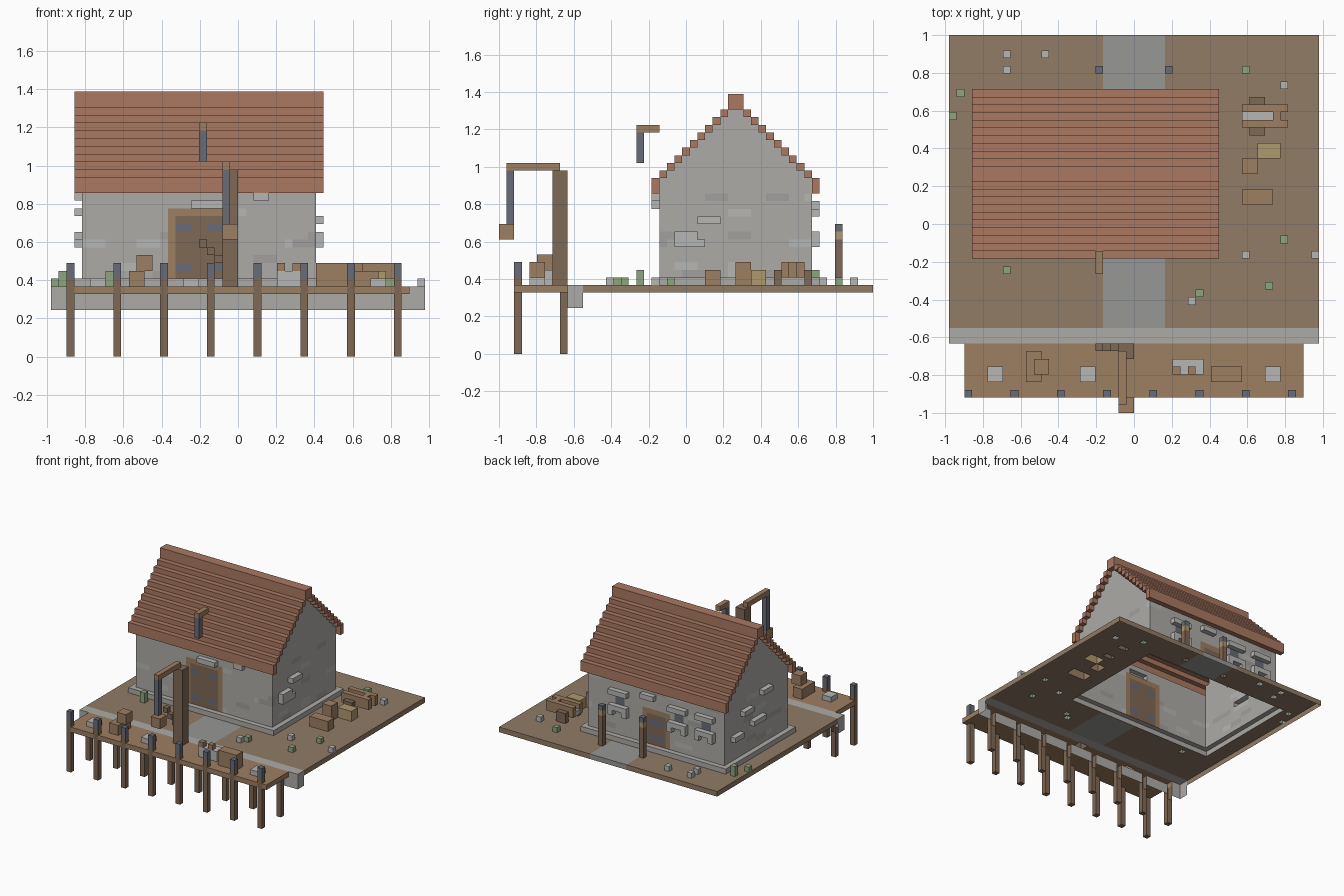
import bpy, bmesh, random

if "Cube" in bpy.data.objects:
    bpy.data.objects.remove(bpy.data.objects["Cube"])

random.seed(4)
U = 2 / 49  # block size; x is counted from the centre, y from the front, z from the bottom
cells = {}  # block position -> part name (None = buried filling without a surface)
parts = {}  # part name -> material


def mat(name, r, g, b):
    m = bpy.data.materials.new(name)
    m.diffuse_color = (r, g, b, 1)
    m.use_nodes = True
    m.node_tree.nodes["Principled BSDF"].inputs["Base Color"].default_value = m.diffuse_color
    return m


STONE = mat("stone", 0.42, 0.41, 0.39)
PALE = mat("pale_stone", 0.47, 0.47, 0.46)
GREY = mat("grey_stone", 0.36, 0.35, 0.34)
PATH = mat("path_stone", 0.31, 0.31, 0.30)
EARTH = mat("earth", 0.28, 0.20, 0.13)
WOOD = mat("wood", 0.34, 0.21, 0.12)
DARK = mat("dark_wood", 0.21, 0.14, 0.09)
TILE = mat("roof_tile", 0.40, 0.19, 0.12)
IRON = mat("iron", 0.14, 0.15, 0.18)
GREEN = mat("plant", 0.27, 0.38, 0.21)
STRAW = mat("straw", 0.42, 0.32, 0.15)


def part(name, m, *boxes):
    """Fill boxes (x0, x1, y0, y1, z0, z1) with blocks of one part; later parts replace earlier."""
    parts[name] = m
    for x0, x1, y0, y1, z0, z1 in boxes:
        for x in range(x0, x1):
            for y in range(y0, y1):
                for z in range(z0, z1):
                    cells[x, y, z] = name


# The four corners of each block side, counter-clockwise from outside
SIDES = {(1, 0, 0): [(1, 0, 0), (1, 1, 0), (1, 1, 1), (1, 0, 1)],
         (-1, 0, 0): [(0, 0, 0), (0, 0, 1), (0, 1, 1), (0, 1, 0)],
         (0, 1, 0): [(0, 1, 0), (0, 1, 1), (1, 1, 1), (1, 1, 0)],
         (0, -1, 0): [(0, 0, 0), (1, 0, 0), (1, 0, 1), (0, 0, 1)],
         (0, 0, 1): [(0, 0, 1), (1, 0, 1), (1, 1, 1), (0, 1, 1)],
         (0, 0, -1): [(0, 0, 0), (0, 1, 0), (1, 1, 0), (1, 0, 0)]}


def build(name, blocks):
    """Make one object from the exposed block sides, merged into large flat faces."""
    bm = bmesh.new()
    verts = {}
    for x, y, z in blocks:
        for (dx, dy, dz), corners in SIDES.items():
            if (x + dx, y + dy, z + dz) in cells:
                continue
            quad = []
            for a, b, c in corners:
                k = (x + a, y + b, z + c)
                if k not in verts:
                    verts[k] = bm.verts.new((k[0] * U, (k[1] - 24.5) * U, k[2] * U))
                quad.append(verts[k])
            bm.faces.new(quad)
    bmesh.ops.dissolve_limit(bm, angle_limit=0.01, verts=bm.verts, edges=bm.edges)
    me = bpy.data.meshes.new(name)
    bm.to_mesh(me)
    bm.free()
    me.materials.append(parts[name])
    bpy.context.collection.objects.link(bpy.data.objects.new(name, me))


# Buried filling: soil under the yard and the core of the house
part(None, None, (-24, 24, 11, 49, 6, 8), (-24, 24, 9, 11, 5, 6), (-20, 10, 21, 41, 8, 10))

# Yard, paths, quay wall
part("ground", EARTH, (-24, 24, 11, 20, 8, 9), (-24, 24, 42, 49, 8, 9),
     (-24, -21, 20, 42, 8, 9), (11, 24, 20, 42, 8, 9))
part("paths", PATH, (-4, 4, 11, 20, 8, 9), (-4, 4, 42, 49, 8, 9))
part("quay_wall", STONE, (-24, 24, 9, 11, 6, 9))
part(None, None, (-21, 11, 20, 42, 8, 9))

# Jetty on two rows of posts
post_x = range(-22, 21, 6)
part("jetty_deck", WOOD, (-22, 22, 2, 9, 8, 9))
part("jetty_posts", DARK, *[(x, x + 1, 2, 3, 0, 10) for x in post_x],
     *[(x, x + 1, 8, 9, 0, 8) for x in post_x])
part("jetty_post_caps", IRON, *[(x, x + 1, 2, 3, 10, 12) for x in post_x])

# House body with stepped gables, on a foundation course
part("foundation", STONE, (-21, 11, 20, 42, 9, 10))
part("house_walls", STONE, (-20, 10, 21, 41, 10, 23),
     *[(-20, 10, 21 + i, 41 - i, 22 + i, 23 + i) for i in range(1, 10)])

# Scattered stones of another shade, flush in the walls
runs = []
for i in range(24):
    x, y, z = random.randint(-20, 7), random.randint(21, 38), random.randint(10, 20)
    runs += [(x, x + 3, *random.choice([(21, 22), (40, 41)]), z, z + 1),
             (*random.choice([(-20, -19), (9, 10)]), y, y + 3, z, z + 1)]
part("light_wall_stones", PALE, *runs[:24])
part("grey_wall_stones", GREY, *runs[24:])

# Stepped roof, mirrored about the ridge
front = [(20, 21, 21, 22)] + [(20 + i, 21 + i, 22 + i, 23 + i) for i in range(10)]
back = [(62 - b, 62 - a, c, d) for a, b, c, d in front]
part("roof_front", TILE, *[(-21, 11) + r for r in front])
part("roof_back", TILE, *[(-21, 11) + r for r in back])
part("roof_ridge", TILE, (-21, 11, 30, 32, 32, 34))

# Doors, flush in the walls
for side, y, x0, x1, top in (("front", 21, -9, -1, 19), ("back", 40, -8, -2, 17)):
    part(side + "_door_frame", WOOD, (x0, x1, y, y + 1, 10, top))
    part(side + "_door", DARK, (x0 + 1, x1 - 1, y, y + 1, 10, top - 1))
    part(side + "_door_hinges", IRON, *[(x, x + 2, y, y + 1, z, z + 1)
                                        for z in (11, top - 3) for x in (x0 + 1, x1 - 3)])

# Raised stones
part("front_wall_stones", PALE, (-6, -2, 20, 21, 19, 20), (2, 4, 20, 21, 20, 21))
part("right_wall_stones", PALE, (10, 11, 23, 27, 14, 15), (10, 11, 23, 26, 15, 16),
     (10, 11, 26, 29, 17, 18))
part("left_wall_stones", PALE, (-21, -20, 27, 30, 20, 21), (-21, -20, 33, 36, 18, 19),
     (-21, -20, 29, 33, 15, 16), (-21, -20, 36, 39, 14, 15))
part("back_door_lintel", PALE, (-5, -2, 41, 42, 19, 20))

# Back windows
for i, x in enumerate((3, -10, -16)):
    part(f"window_{i}_glass", IRON, (x - 1, x + 1, 40, 41, 16, 18))
    part(f"window_{i}_surround", PALE, (x - 2, x + 2, 41, 42, 18, 19),
         (x - 2, x + 2, 41, 42, 15, 16), (x - 2, x - 1, 41, 42, 14, 15),
         (x + 1, x + 2, 41, 42, 14, 15))

# Hanging bracket in front of the roof
part("bracket_arm", WOOD, (-5, -4, 18, 21, 29, 30))
part("bracket_chain", IRON, (-5, -4, 18, 19, 25, 29))

# Jetty crane
part("crane_post", DARK, (-2, 0, 7, 9, 9, 24))
part("crane_beam", WOOD, (-2, -1, 1, 8, 24, 25))
part("crane_chain", IRON, (-2, -1, 1, 2, 17, 24))
part("crane_load", WOOD, (-2, 0, 0, 2, 15, 17))
part("crane_brace", DARK, *[(-5 + i, -4 + i, 8, 9, 14 - i, 15 - i) for i in range(3)])

# Lantern posts behind the house
for side, x in (("left", -5), ("right", 4)):
    part(side + "_lantern_post", DARK, (x, x + 1, 44, 45, 9, 15))
    part(side + "_lantern", STRAW, (x, x + 1, 44, 45, 15, 16))
    part(side + "_lantern_cap", IRON, (x, x + 1, 44, 45, 16, 17))

# Cargo on the jetty
part("jetty_stones", PALE, *[(x, x + 2, 4, 6, 9, 10) for x in (-19, -7, 17)])
part("jetty_crates", WOOD, (-14, -12, 4, 8, 9, 11), (-13, -11, 5, 7, 11, 13),
     (10, 14, 4, 6, 9, 12))
part("fish_basin", PALE, (5, 9, 5, 7, 9, 11))
part("fish_basin_goods", WOOD, (5, 6, 5, 6, 11, 12), (7, 8, 5, 6, 11, 12))

# Yard crates and cart
part("yard_crates", WOOD, (14, 16, 31, 33, 9, 12), (14, 18, 27, 29, 9, 11))
part("straw_crate", STRAW, (16, 19, 33, 35, 9, 11))
part("cart_body", WOOD, (14, 20, 37, 38, 10, 12), (14, 20, 39, 40, 10, 12),
     (18, 19, 38, 39, 10, 12))
part("cart_bed", PALE, (14, 18, 38, 39, 10, 11))
part("cart_wheels", DARK, (15, 17, 36, 37, 9, 11), (15, 17, 40, 41, 9, 11))

# Loose stones and plants: (x, y, height)
rocks = [(-17, 46, 1), (-17, 44, 1), (-12, 46, 1), (19, 42, 1), (14, 20, 1), (23, 20, 1), (7, 14, 1)]
plants = [(-23, 41, 2), (-24, 38, 1), (14, 44, 1), (19, 22, 1), (17, 16, 1), (8, 15, 1), (-17, 18, 2)]
for name, m, spots in (("loose_stones", PALE, rocks), ("plants", GREEN, plants)):
    part(name, m, *[(x, x + 1, y, y + 1, 9, 9 + h) for x, y, h in spots])

# Skin every part with its exposed faces
groups = {}
for pos, name in cells.items():
    groups.setdefault(name, []).append(pos)
for name, blocks in groups.items():
    if name:
        build(name, blocks)
